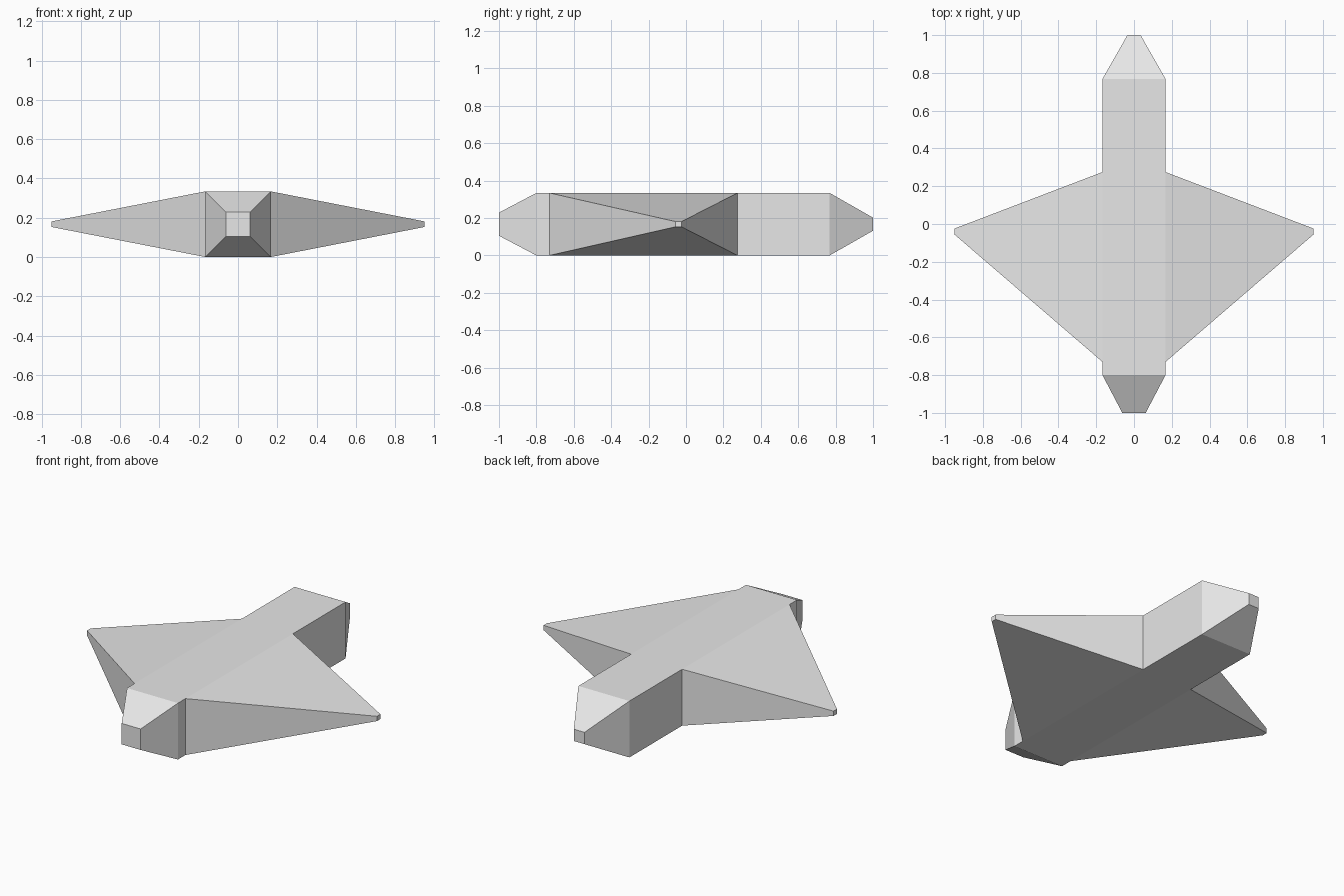
import bpy
import bmesh
from mathutils import Vector

old = bpy.data.objects.get("Cube")
if old:
    bpy.data.objects.remove(old)

HALF = 0.167            # half width and half height of the square body
MID = HALF              # height of the centre line

grey = bpy.data.materials.new("light_grey")
grey.use_nodes = True
colour = (0.8, 0.8, 0.8, 1)
grey.diffuse_color = colour
grey.node_tree.nodes["Principled BSDF"].inputs["Base Color"].default_value = colour

# Body stations from nose to tail: y and half size of the square section
stations = [(-1, 0.062), (-0.8, HALF), (-0.73, HALF),
            (0.275, HALF), (0.768, HALF), (1, 0.035)]

bm = bmesh.new()
rings = [[bm.verts.new((sx * h, y, MID + sz * h))
          for sx, sz in ((-1, -1), (1, -1), (1, 1), (-1, 1))]
         for y, h in stations]
bm.faces.new(rings[0])
bm.faces.new(rings[-1][::-1])
wing_roots = []
for i, (a, b) in enumerate(zip(rings, rings[1:])):
    for j in range(4):
        k = (j + 1) % 4
        face = bm.faces.new((a[j], b[j], b[k], a[k]))
        if i == 2 and j in (1, 3):
            wing_roots.append((face, 1 if j == 1 else -1))

# Wings: pull each side panel out to a small blunt tip
for face, side in wing_roots:
    tip = bmesh.ops.extrude_discrete_faces(bm, faces=[face])["faces"][0]
    centre = tip.calc_center_median()
    for v in tip.verts:
        v.co = Vector((side * 0.95,
                       -0.04 + (v.co.y - centre.y) * 0.032,
                       MID + (v.co.z - MID) * 0.085))

bmesh.ops.recalc_face_normals(bm, faces=bm.faces)
mesh = bpy.data.meshes.new("winged_body")
bm.to_mesh(mesh)
bm.free()
mesh.materials.append(grey)
ship = bpy.data.objects.new("winged_body", mesh)
bpy.context.collection.objects.link(ship)
